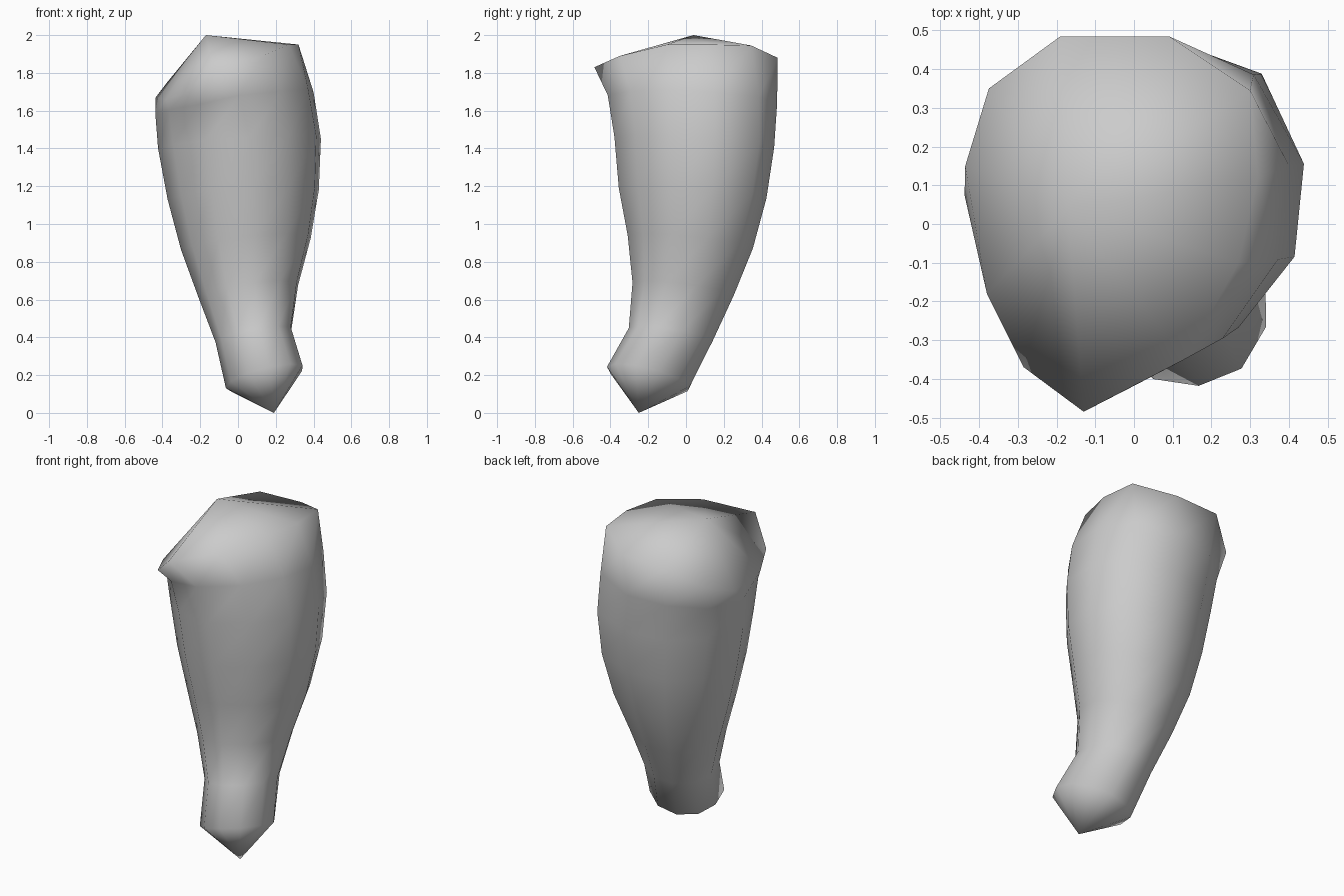
import bpy, bmesh, math

if "Cube" in bpy.data.objects:
    bpy.data.objects.remove(bpy.data.objects["Cube"])

SIDES = 11
START = math.radians(15)

# Sections: left x, right x, front y, back y, z at front right, z at back left,
# and how strongly the section bulges to the back right
SECTIONS = [
    (-.06, .345, -.415, .02, .26, .11, -.5),
    (-.115, .285, -.30, .14, .46, .36, 0),
    (-.205, .32, -.28, .25, .70, .60, .3),
    (-.295, .385, -.305, .35, .95, .85, .6),
    (-.365, .425, -.352, .42, 1.20, 1.12, .9),
    (-.415, .435, -.375, .46, 1.47, 1.39, 1),
]

# Uneven rim around the cut top
RIM = [
    (.32, .12, 1.95), (.30, .345, 1.945), (.09, .485, 1.88),
    (-.19, .485, 1.87), (-.375, .35, 1.75), (-.436, .15, 1.67),
    (-.38, -.18, 1.66), (-.285, -.37, 1.69), (-.13, -.485, 1.83),
    (.13, -.35, 1.89), (.27, -.10, 1.95),
]


def section_points(xl, xr, yf, yb, z_fr, z_bl, skew):
    pts = []
    for i in range(SIDES):
        a = START + 2 * math.pi * i / SIDES
        c, s = math.cos(a), math.sin(a)
        back_right = c > 0 and s > 0
        r = 1.02 + skew * math.sin(2 * a) ** 2 * (.10 if back_right else -.06)
        x = (xl + xr) / 2 + (xr - xl) / 2 * c * r
        y = (yf + yb) / 2 + (yb - yf) / 2 * s * r
        t = (c - s) / math.sqrt(2)
        pts.append((x, y, (z_fr + z_bl) / 2 + (z_fr - z_bl) / 2 * t))
    return pts


def blend(a, b, t):
    return tuple(p + (q - p) * t for p, q in zip(a, b))


bm = bmesh.new()
levels = [section_points(*s) for s in SECTIONS]

# Shoulder section follows the slope of the rim
upper = section_points(-.43, .42, -.39, .475, 1.65, 1.55, .9)
levels.append([blend(u, r, .22) for u, r in zip(upper, RIM)])
levels.append(RIM)
rings = [[bm.verts.new(p) for p in level] for level in levels]

# Side walls
for low, high in zip(rings, rings[1:]):
    for i in range(SIDES):
        j = (i + 1) % SIDES
        bm.faces.new((low[i], low[j], high[j], high[i]))

# Pointed lower end and faceted upper cap
tip = bm.verts.new((.19, -.25, 0))
peak = bm.verts.new((-.17, .04, 2.0))
for i in range(SIDES):
    j = (i + 1) % SIDES
    bm.faces.new((tip, rings[0][j], rings[0][i]))
    bm.faces.new((peak, rings[-1][i], rings[-1][j]))

bmesh.ops.recalc_face_normals(bm, faces=bm.faces)
for f in bm.faces:
    f.smooth = True
mesh = bpy.data.meshes.new("limb_segment")
bm.to_mesh(mesh)
bm.free()
limb = bpy.data.objects.new("limb_segment", mesh)
bpy.context.collection.objects.link(limb)
